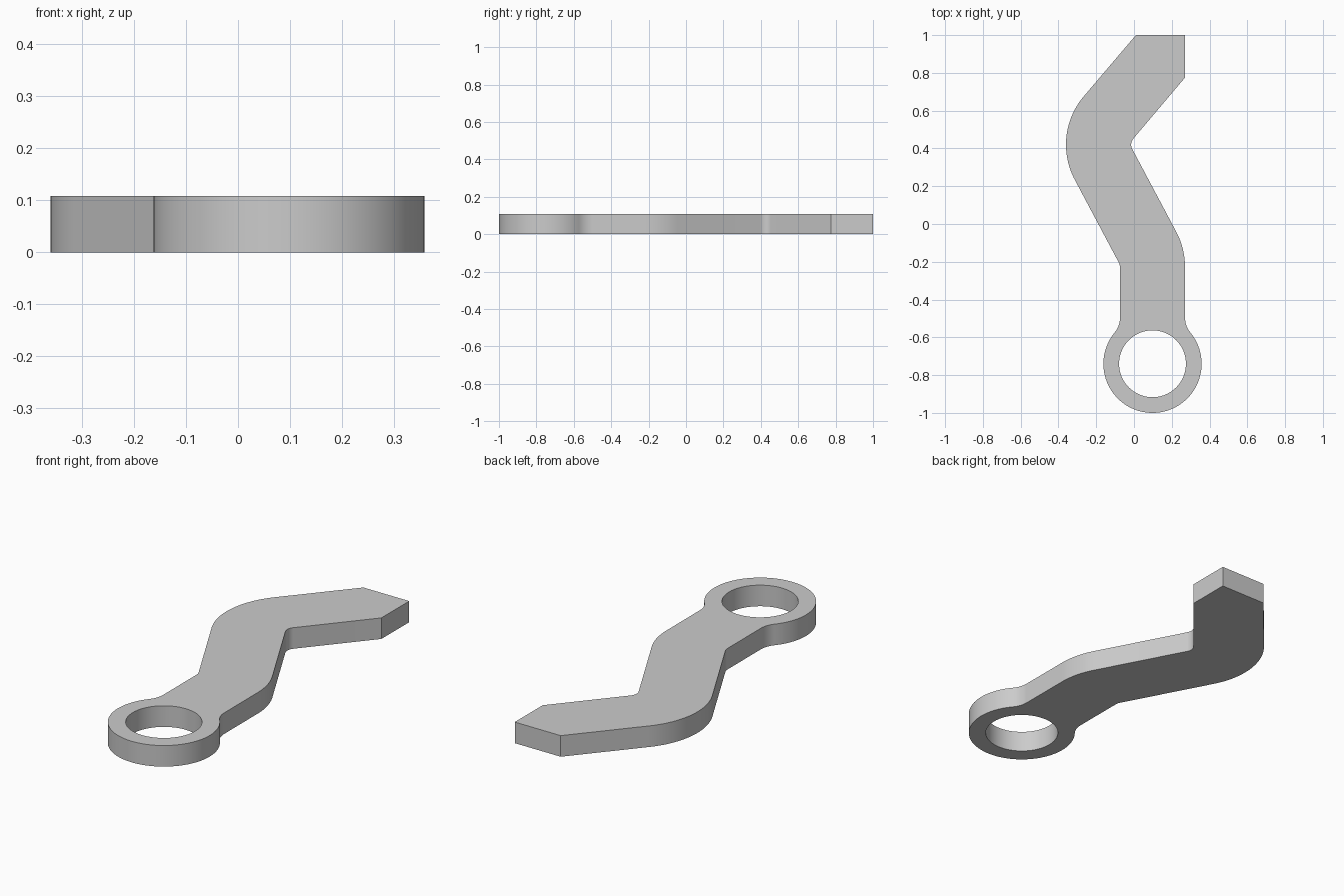
import bpy, bmesh
from math import sin, cos, pi, radians, sqrt, atan2
from mathutils import Vector

cube = bpy.data.objects.get("Cube")
if cube:
    bpy.data.objects.remove(cube)

THICK = 0.108
WIDTH = 0.345                 # arm width
INNER = 0.05                  # inside bend radius
OUTER = INNER + WIDTH         # outside bend radius
LOW, HIGH = radians(28), radians(41)   # lean of the two sloped stretches
RING, RING_R, HOLE_R = Vector((0.098, -0.74)), 0.26, 0.177
FILLET = 0.12                 # blend between arm and ring


def arc(centre, radius, start, end, steps):
    return [Vector((centre[0] + radius * cos(start + (end - start) * i / steps),
                    centre[1] + radius * sin(start + (end - start) * i / steps)))
            for i in range(steps + 1)]


# Bend centres: each bend is a pair of concentric arcs
upper = (0.035, 0.42)
lower = (0.27 - OUTER, -0.227)

# Blend centres either side of the ring neck
side = WIDTH / 2 + FILLET
rise = sqrt((RING_R + FILLET) ** 2 - side ** 2)
touch = atan2(rise, side)
blend_right = RING + Vector((side, rise))
blend_left = RING + Vector((-side, rise))

# Clockwise outline from the tip
outline = [Vector((0.01, 1.0)), Vector((0.27, 1.0)), Vector((0.27, 0.775))]
outline += arc(upper, INNER, pi - HIGH, pi + LOW, 12)
outline += arc(lower, OUTER, LOW, 0, 16)
outline += arc(blend_right, FILLET, pi, pi + touch, 12)
outline += arc(RING, RING_R, touch, -pi - touch, 72)[1:]
outline += arc(blend_left, FILLET, -touch, 0, 12)[1:]
outline += arc(lower, INNER, 0, LOW, 8)
outline += arc(upper, OUTER, pi + LOW, pi - HIGH, 32)
hole = arc(RING, HOLE_R, 0, 2 * pi, 72)[:-1]

# Fill the flat profile around the hole and extrude it
bm = bmesh.new()
for loop in (outline, hole):
    verts = [bm.verts.new((p.x, p.y, 0)) for p in loop]
    for a, b in zip(verts, verts[1:] + verts[:1]):
        bm.edges.new((a, b))
bmesh.ops.triangle_fill(bm, edges=bm.edges[:], use_beauty=True, use_dissolve=False)
result = bmesh.ops.extrude_face_region(bm, geom=bm.faces[:], use_keep_orig=True)
top = [v for v in result["geom"] if isinstance(v, bmesh.types.BMVert)]
bmesh.ops.translate(bm, verts=top, vec=(0, 0, THICK))
bmesh.ops.recalc_face_normals(bm, faces=bm.faces[:])

mesh = bpy.data.meshes.new("bent_lever")
bm.to_mesh(mesh)
bm.free()
lever = bpy.data.objects.new("bent_lever", mesh)
bpy.context.collection.objects.link(lever)

# Plain grey metal
grey = bpy.data.materials.new("plain grey")
grey.use_nodes = True
colour = (0.6, 0.6, 0.6, 1)
grey.diffuse_color = colour
grey.node_tree.nodes["Principled BSDF"].inputs["Base Color"].default_value = colour
mesh.materials.append(grey)

# Smooth curved walls, sharp rims and corners
bpy.ops.object.select_all(action="DESELECT")
lever.select_set(True)
bpy.context.view_layer.objects.active = lever
bpy.ops.object.shade_smooth_by_angle(angle=radians(30))
